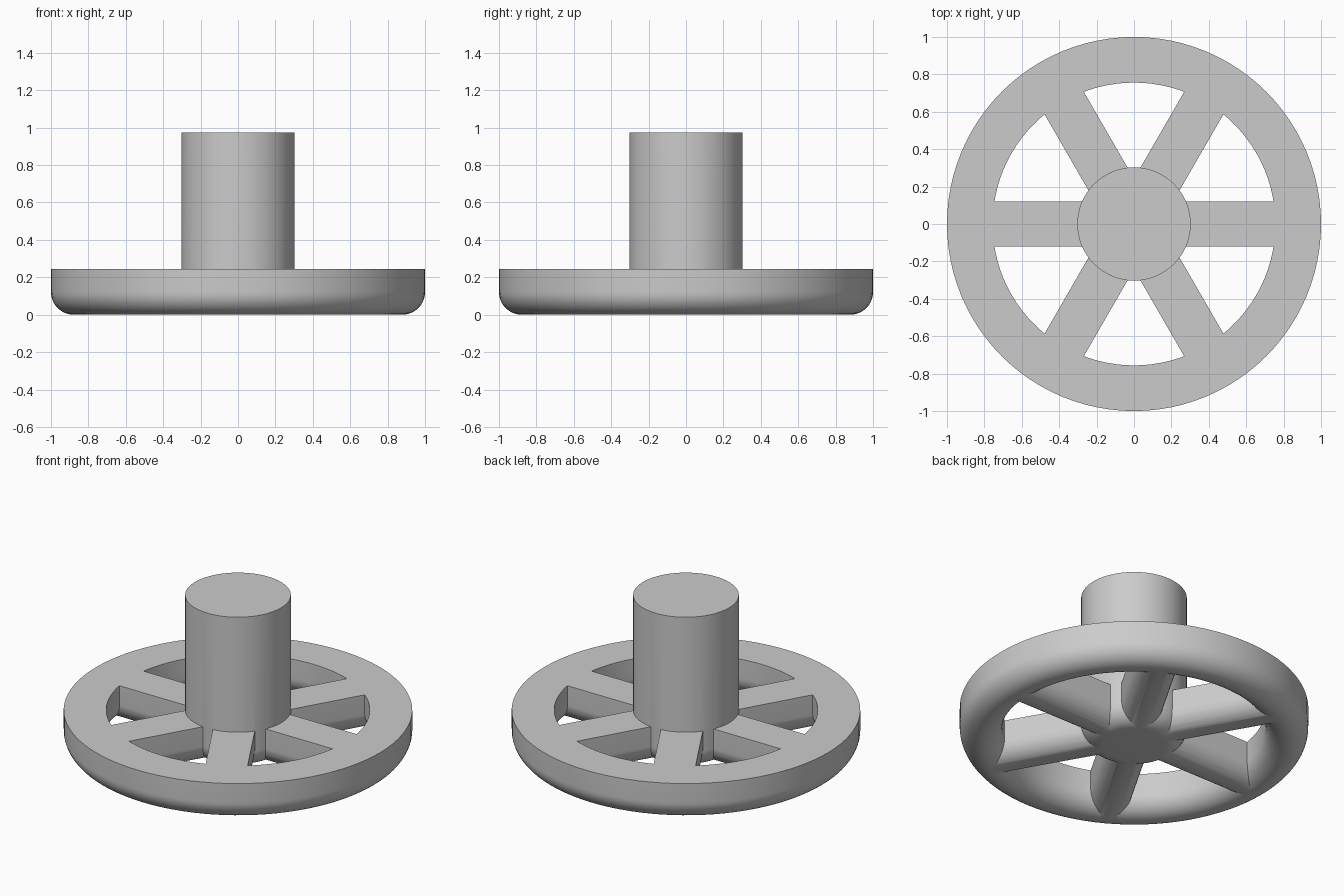
import bpy, bmesh, math
from mathutils import Matrix, Vector

if "Cube" in bpy.data.objects:
    bpy.data.objects.remove(bpy.data.objects["Cube"])

HALF = 0.122          # half width of rim and spokes, radius of the rounded underside
TOP = 0.245           # upper face of rim and spokes
MID = 1 - HALF        # centre radius of the rim

grey = bpy.data.materials.new("plain grey")
grey.diffuse_color = (0.6, 0.6, 0.6, 1)
grey.use_nodes = True
grey.node_tree.nodes["Principled BSDF"].inputs["Base Color"].default_value = grey.diffuse_color


def make_object(name, bm):
    bmesh.ops.recalc_face_normals(bm, faces=bm.faces)
    mesh = bpy.data.meshes.new(name)
    bm.to_mesh(mesh)
    bm.free()
    mesh.materials.append(grey)
    obj = bpy.data.objects.new(name, mesh)
    bpy.context.collection.objects.link(obj)
    return obj


def u_profile(half, lift=0.0, steps=24):
    """Flat-topped section with a half-round underside, as (offset, z)."""
    arc = [(-half * math.cos(math.pi * i / steps),
            HALF - (HALF - lift) * math.sin(math.pi * i / steps))
           for i in range(steps + 1)]
    return [(-half, TOP)] + arc + [(half, TOP)]


def lathe(name, profile, closed, segments=96):
    bm = bmesh.new()
    verts = [bm.verts.new((r, 0, z)) for r, z in profile]
    n = len(verts)
    edges = [bm.edges.new((verts[i], verts[(i + 1) % n]))
             for i in range(n if closed else n - 1)]
    bmesh.ops.spin(bm, geom=verts + edges, cent=(0, 0, 0), axis=(0, 0, 1),
                   angle=2 * math.pi, steps=segments)
    bmesh.ops.remove_doubles(bm, verts=bm.verts, dist=1e-5)
    return make_object(name, bm)


# Rim: flat on top, half-round below
wheel = lathe("wheel", [(MID + o, z) for o, z in u_profile(HALF)], True)

# Hub: tall shaft with a rounded lower edge
R = 0.303
hub_profile = [(0, 0)]
hub_profile += [(R - HALF + HALF * math.sin(a), HALF - HALF * math.cos(a))
                for a in (math.pi / 2 * i / 12 for i in range(13))]
hub_profile += [(R, 0.973), (0, 0.973)]
hub = lathe("hub", hub_profile, False)

# Six spokes with the same section as the rim
parts = [hub]
for k in range(6):
    bm = bmesh.new()
    face = bm.faces.new([bm.verts.new((0.11, o, z))
                         for o, z in u_profile(HALF - 0.001, 0.001)])
    ext = bmesh.ops.extrude_face_region(bm, geom=[face], use_keep_orig=True)
    moved = [v for v in ext["geom"] if isinstance(v, bmesh.types.BMVert)]
    bmesh.ops.translate(bm, verts=moved, vec=Vector((MID - 0.11, 0, 0)))
    bmesh.ops.rotate(bm, verts=bm.verts, cent=(0, 0, 0),
                     matrix=Matrix.Rotation(k * math.pi / 3, 3, 'Z'))
    parts.append(make_object(f"spoke_{k + 1}", bm))

# Fuse everything into one casting
bpy.context.view_layer.objects.active = wheel
for part in parts:
    mod = wheel.modifiers.new("fuse", 'BOOLEAN')
    mod.operation = 'UNION'
    mod.solver = 'EXACT'
    mod.object = part
    bpy.ops.object.modifier_apply(modifier=mod.name)
    bpy.data.objects.remove(part)

wheel.select_set(True)
bpy.ops.object.shade_smooth_by_angle(angle=math.radians(30))
